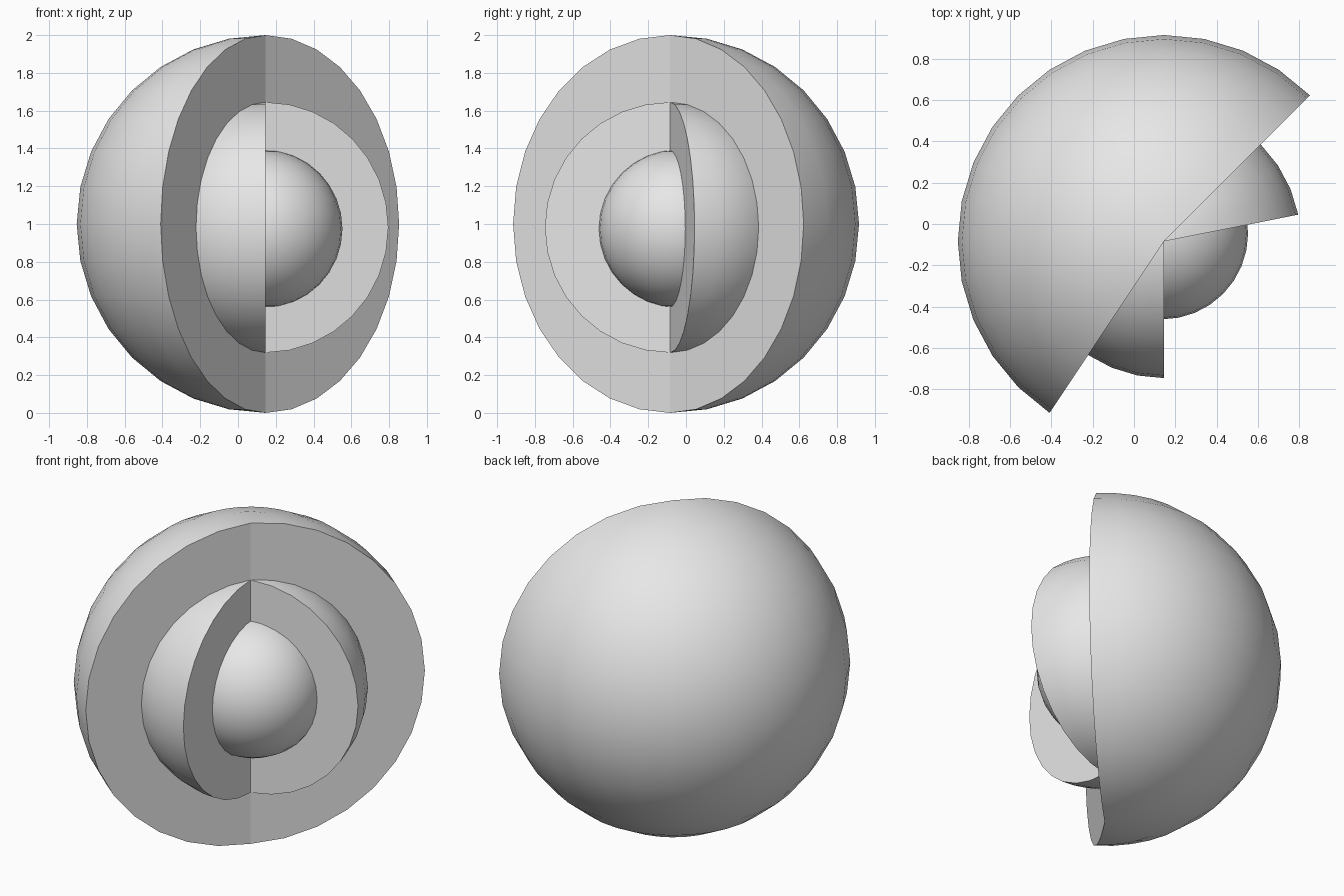
import bpy
import bmesh
from math import sin, cos, pi, radians
from mathutils import Vector

cube = bpy.data.objects.get("Cube")
if cube:
    bpy.data.objects.remove(cube, do_unlink=True)

SEGMENTS, RINGS = 32, 16
AXIS_X, AXIS_Y = 0.146, -0.084

grey = bpy.data.materials.new("light_grey")
grey.use_nodes = True
grey.diffuse_color = (0.8, 0.8, 0.8, 1)
grey.node_tree.nodes["Principled BSDF"].inputs["Base Color"].default_value = (0.8, 0.8, 0.8, 1)


def add_object(name, bm, location):
    mesh = bpy.data.meshes.new(name)
    bm.to_mesh(mesh)
    bm.free()
    mesh.materials.append(grey)
    obj = bpy.data.objects.new(name, mesh)
    obj.location = location
    bpy.context.collection.objects.link(obj)
    return obj


def sphere_sector(name, radius, start, end, centre_z):
    """Solid part of a sphere between two angles, with flat cut faces."""
    bm = bmesh.new()
    a = radians(start)
    profile = []
    for i in range(RINGS + 1):
        t = pi * i / RINGS
        r = radius * sin(t)
        profile.append(bm.verts.new((r * cos(a), r * sin(a), radius * cos(t))))
    edges = [bm.edges.new(pair) for pair in zip(profile, profile[1:])]
    steps = round((end - start) * SEGMENTS / 360)
    result = bmesh.ops.spin(bm, geom=profile + edges, cent=(0, 0, 0), axis=(0, 0, 1),
                            angle=radians(end - start), steps=steps)
    last = [g for g in result["geom_last"] if isinstance(g, bmesh.types.BMVert)]
    last.sort(key=lambda v: -v.co.z)
    for face in bm.faces:
        face.smooth = True

    # Flat cut faces with crisp borders
    for loop in (profile, last):
        cap = bm.faces.new(loop)
        cap.smooth = False
        for edge in cap.edges:
            edge.smooth = False
    bmesh.ops.remove_doubles(bm, verts=bm.verts[:], dist=0.0001)
    bmesh.ops.recalc_face_normals(bm, faces=bm.faces[:])
    for face in bm.faces:
        if not face.smooth:
            for edge in face.edges:
                edge.smooth = False
    return add_object(name, bm, Vector((AXIS_X, AXIS_Y, centre_z)))


# Two nested cut-away layers
sphere_sector("outer_layer", 1.0, 45, 236.25, 1.0)
sphere_sector("middle_layer", 0.663, 11.25, 270, 0.982)

# Whole ball at the centre
bm = bmesh.new()
bmesh.ops.create_uvsphere(bm, u_segments=SEGMENTS, v_segments=RINGS, radius=0.417)
for face in bm.faces:
    face.smooth = True
add_object("inner_core", bm, Vector((0.136, -0.045, 0.975)))
